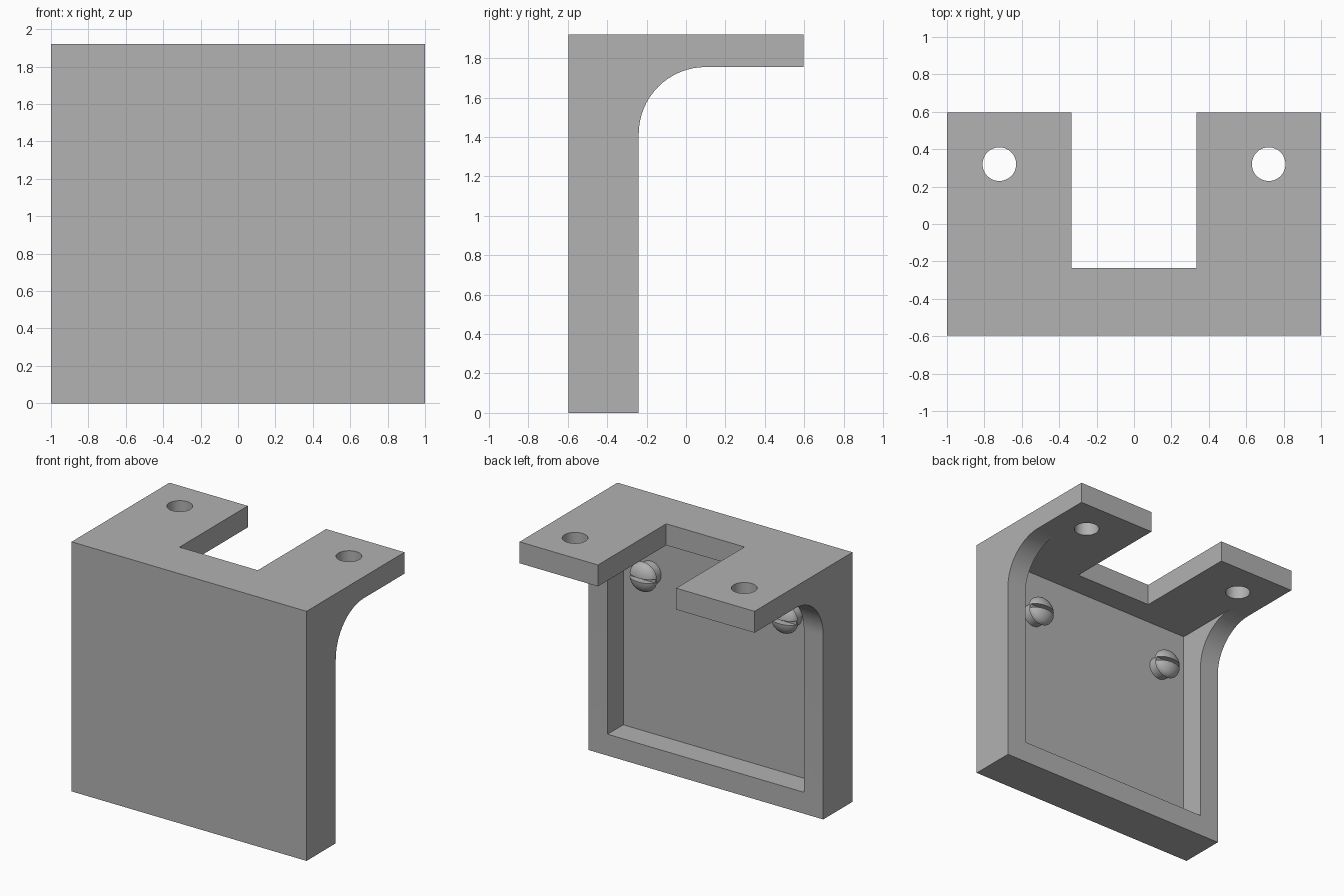
import bpy, bmesh, math
from mathutils import Matrix

if "Cube" in bpy.data.objects:
    bpy.data.objects.remove(bpy.data.objects["Cube"], do_unlink=True)

grey = bpy.data.materials.new("plain grey")
grey.use_nodes = True
grey.diffuse_color = (0.445, 0.445, 0.445, 1)
grey.node_tree.nodes["Principled BSDF"].inputs["Base Color"].default_value = grey.diffuse_color

WIDTH, FRONT, BACK, HEIGHT = 1.0, -0.595, 0.595, 1.92
WALL = 0.165
RIM = -0.24                  # back of the upright frame
UNDER = HEIGHT - WALL        # underside of the top flange
FLOOR = FRONT + WALL         # back of the thin panel
FILLET = 0.34


def make_object(name, bm):
    bmesh.ops.recalc_face_normals(bm, faces=bm.faces)
    mesh = bpy.data.meshes.new(name)
    bm.to_mesh(mesh)
    bm.free()
    obj = bpy.data.objects.new(name, mesh)
    mesh.materials.append(grey)
    bpy.context.collection.objects.link(obj)
    return obj


def extrude_x(name, profile, half):
    bm = bmesh.new()
    face = bm.faces.new([bm.verts.new((-half, y, z)) for y, z in profile])
    side = bmesh.ops.extrude_face_region(bm, geom=[face])["geom"]
    bmesh.ops.translate(bm, vec=(2 * half, 0, 0),
                        verts=[v for v in side if isinstance(v, bmesh.types.BMVert)])
    return make_object(name, bm)


def box(name, low, high):
    bm = bmesh.new()
    bmesh.ops.create_cube(bm, size=1)
    for v in bm.verts:
        v.co = [a + (b - a) * (c + 0.5) for a, b, c in zip(low, high, v.co)]
    return make_object(name, bm)


def hole_cutter(x, y, radius):
    bm = bmesh.new()
    bmesh.ops.create_cone(bm, cap_ends=True, segments=48, radius1=radius, radius2=radius,
                          depth=0.6, matrix=Matrix.Translation((x, y, HEIGHT)))
    return make_object("hole_cutter", bm)


def lathe_y(name, profile, centre, steps=48):
    """Revolve (radius, y) points round an axis along y."""
    bm = bmesh.new()
    verts = [bm.verts.new((r, y, 0)) for r, y in profile]
    edges = [bm.edges.new(pair) for pair in zip(verts, verts[1:])]
    bmesh.ops.spin(bm, geom=verts + edges, cent=(0, 0, 0), axis=(0, 1, 0),
                   angle=math.tau, steps=steps)
    bmesh.ops.remove_doubles(bm, verts=bm.verts, dist=0.0001)
    bmesh.ops.translate(bm, verts=bm.verts, vec=centre)
    return make_object(name, bm)


def finish(obj, cutters):
    """Cut away the cutters, then smooth the round faces."""
    bpy.ops.object.select_all(action="DESELECT")
    obj.select_set(True)
    bpy.context.view_layer.objects.active = obj
    for cutter in cutters:
        mod = obj.modifiers.new("cut", "BOOLEAN")
        mod.operation, mod.solver, mod.object = "DIFFERENCE", "EXACT", cutter
        bpy.ops.object.modifier_apply(modifier=mod.name)
        bpy.data.objects.remove(cutter, do_unlink=True)
    bpy.ops.object.shade_smooth_by_angle(angle=math.radians(30))


# Bracket: L profile with a rounded inner corner
arc = [(RIM + FILLET * (1 - math.cos(a)), UNDER - FILLET * (1 - math.sin(a)))
       for a in (math.pi / 2 * i / 16 for i in range(17))]
profile = [(FRONT, 0), (RIM, 0)] + arc + [(BACK, UNDER), (BACK, HEIGHT), (FRONT, HEIGHT)]
bracket = extrude_x("bracket", profile, WIDTH)

# Pocket in the back, notch in the flange, and two mounting holes
inner = WIDTH - WALL
finish(bracket, [
    box("pocket_cutter", (-inner, FLOOR, WALL), (inner, 0.8, UNDER)),
    box("notch_cutter", (-0.333, -0.235, 1.6), (0.333, 0.8, 2.2)),
    hole_cutter(-0.72, 0.32, 0.09),
    hole_cutter(0.72, 0.32, 0.09),
])

# Slotted screws: round shank under a domed head
SHANK, HEAD, NECK, DOME = 0.088, 0.112, 0.085, 0.07
for side, x in (("right", -0.6), ("left", 0.6)):
    dome = [(HEAD * math.cos(a), NECK + DOME * math.sin(a))
            for a in (math.pi / 2 * i / 10 for i in range(10))]
    points = [(0, -0.02), (SHANK, -0.02), (SHANK, NECK)] + dome + [(0, NECK + DOME)]
    screw = lathe_y(side + "_screw", points, (x, FLOOR, 1.4))
    top = FLOOR + NECK + DOME
    finish(screw, [box("slot_cutter", (x - 0.2, top - 0.055, 1.385), (x + 0.2, top + 0.1, 1.415))])
